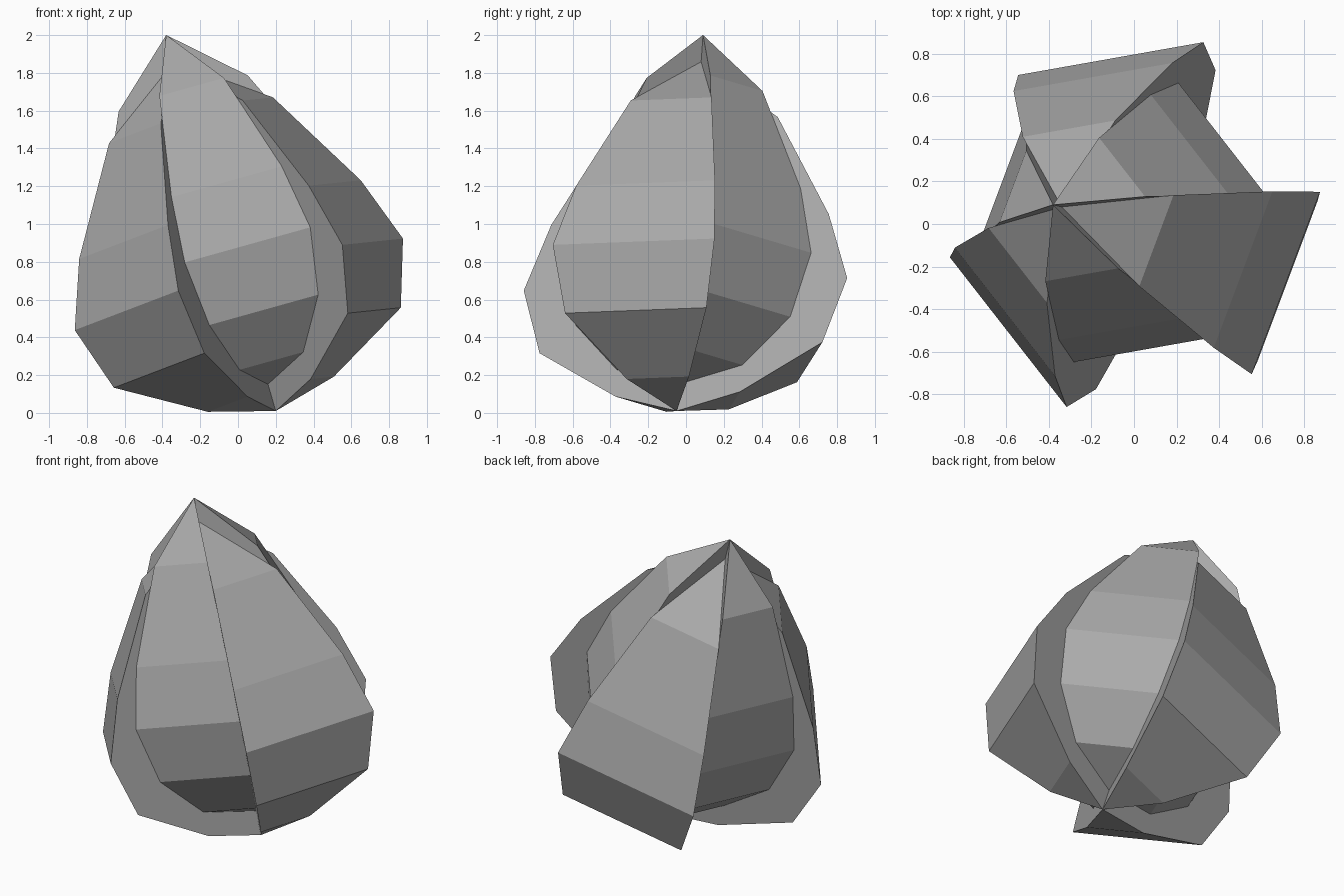
import bpy, bmesh
from math import radians, cos, sin
from mathutils import Vector

cube = bpy.data.objects.get("Cube")
if cube:
    bpy.data.objects.remove(cube, do_unlink=True)

grey = bpy.data.materials.new("mid_grey")
grey.use_nodes = True
colour = (0.4, 0.4, 0.4, 1)
grey.diffuse_color = colour
grey.node_tree.nodes["Principled BSDF"].inputs["Base Color"].default_value = colour

# Leaning axis of the bud, from its base to its tip
base = Vector((0.2, -0.05, 0.01))
axis = (Vector((-0.38, 0.09, 2.0)) - base).normalized()
side = Vector((0.90, -0.326, 0.285))
side = (side - axis * side.dot(axis)).normalized()
across = axis.cross(side)

# Profile heights along the axis, shared by both kinds of petal
HEIGHTS = [0, 0.093, 0.35, 0.70, 1.058, 1.607, 1.93]
OUTER = [0, 0.352, 0.80, 0.915, 0.785, 0.457, 0]
INNER = [0, 0.355, 0.607, 0.70, 0.615, 0.36, 0]
INNER_LIFT = 0.148


def petal(name, azimuth, radii, lift):
    """A sixth-turn wedge with a faceted outer face and flat sides."""
    bm = bmesh.new()

    def edge(angle):
        a = radians(angle - 1.2)
        out = side * cos(a) + across * sin(a)
        return [bm.verts.new(base + axis * (h + lift) + out * r)
                for h, r in zip(HEIGHTS[1:-1], radii[1:-1])]

    bottom = bm.verts.new(base + axis * lift)
    top = bm.verts.new(base + axis * (HEIGHTS[-1] + lift))
    first, second = edge(azimuth - 30), edge(azimuth + 30)

    # Outer strip, closed by a triangle at each end
    bm.faces.new((bottom, second[0], first[0]))
    for i in range(len(first) - 1):
        bm.faces.new((first[i], second[i], second[i + 1], first[i + 1]))
    bm.faces.new((first[-1], second[-1], top))
    # Flat side walls running back to the axis
    bm.faces.new([bottom] + first + [top])
    bm.faces.new([top] + second[::-1] + [bottom])
    bmesh.ops.recalc_face_normals(bm, faces=bm.faces)

    mesh = bpy.data.meshes.new(name)
    bm.to_mesh(mesh)
    bm.free()
    mesh.materials.append(grey)
    bpy.context.collection.objects.link(bpy.data.objects.new(name, mesh))


# Three wide petals alternate with three narrower, raised ones
for i in range(3):
    petal(f"outer_petal_{i + 1}", 120 * i, OUTER, 0)
    petal(f"inner_petal_{i + 1}", 120 * i + 60, INNER, INNER_LIFT)
